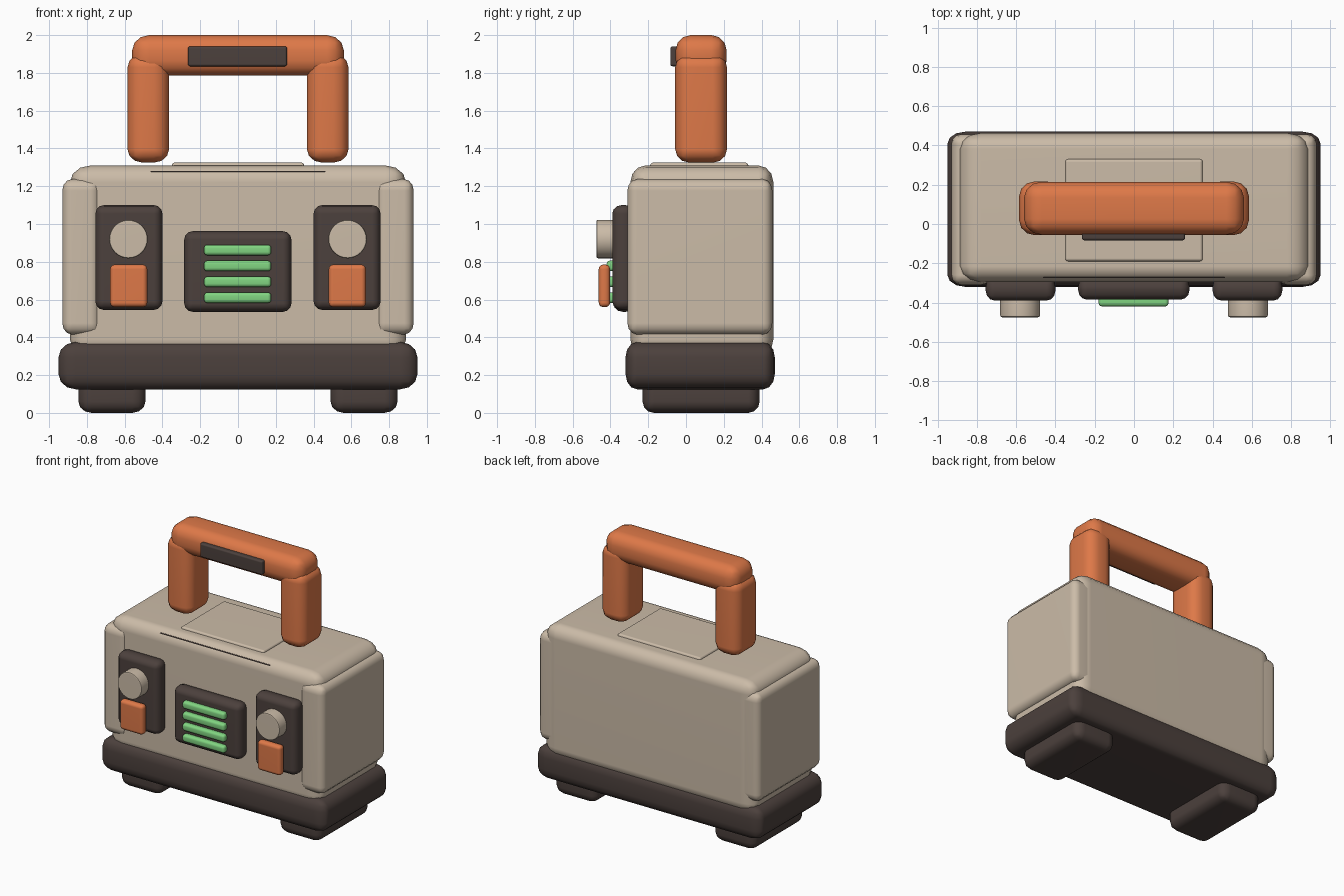
import bpy, bmesh, math
from mathutils import Vector, Matrix

cube = bpy.data.objects.get("Cube")
if cube:
    bpy.data.objects.remove(cube, do_unlink=True)


def material(name, rgb):
    m = bpy.data.materials.new(name)
    m.use_nodes = True
    m.diffuse_color = (*rgb, 1)
    m.node_tree.nodes["Principled BSDF"].inputs["Base Color"].default_value = (*rgb, 1)
    return m


BEIGE = material("warm beige", (0.60, 0.50, 0.39))
DARK = material("dark brown", (0.072, 0.052, 0.046))
ORANGE = material("orange", (0.73, 0.19, 0.065))
GREEN = material("light green", (0.22, 0.66, 0.22))


def finish(bm, name, mat):
    """Turn a bmesh into a smooth shaded object with flat faces kept flat."""
    mesh = bpy.data.meshes.new(name)
    bm.to_mesh(mesh)
    bm.free()
    mesh.materials.append(mat)
    ob = bpy.data.objects.new(name, mesh)
    bpy.context.collection.objects.link(ob)
    bpy.ops.object.select_all(action='DESELECT')
    ob.select_set(True)
    bpy.context.view_layer.objects.active = ob
    bpy.ops.object.shade_smooth_by_angle(angle=math.radians(40))
    ob.modifiers.new("weighted normals", 'WEIGHTED_NORMAL').keep_sharp = True
    return ob


def box(name, mat, x, y, z, bevel, segments=3):
    """Rounded box from x, y, z ranges; bevel is the rounding along each axis."""
    lo, hi = (Vector(p) for p in zip(x, y, z))
    b = Vector(bevel) if isinstance(bevel, tuple) else Vector((bevel,) * 3)
    size = hi - lo
    bm = bmesh.new()
    bmesh.ops.create_cube(bm, size=1)
    bmesh.ops.scale(bm, verts=bm.verts, vec=[s / r for s, r in zip(size, b)])
    bmesh.ops.bevel(bm, geom=bm.edges[:], offset=1, offset_type='OFFSET',
                    segments=segments, profile=0.5, affect='EDGES')
    bmesh.ops.scale(bm, verts=bm.verts, vec=b)
    bmesh.ops.translate(bm, verts=bm.verts, vec=(lo + hi) / 2)
    return finish(bm, name, mat)


def knob(name, mat, x, z, radius, y0, y1):
    """Round dial facing the front with a softened rim."""
    bm = bmesh.new()
    bmesh.ops.create_cone(bm, cap_ends=True, segments=32, radius1=radius,
                          radius2=radius, depth=y1 - y0,
                          matrix=Matrix.Translation((x, (y0 + y1) / 2, z))
                          @ Matrix.Rotation(math.pi / 2, 4, 'X'))
    rim = [e for e in bm.edges if any(len(f.verts) > 4 for f in e.link_faces)]
    bmesh.ops.bevel(bm, geom=rim, offset=0.01, segments=2, profile=0.5, affect='EDGES')
    return finish(bm, name, mat)


# Main body and base
box("body", BEIGE, (-0.89, 0.89), (-0.295, 0.463), (0.3, 1.31), (0.11, 0.08, 0.09))
box("base", DARK, (-0.95, 0.95), (-0.32, 0.47), (0.125, 0.375), (0.09, 0.06, 0.08))
box("top_plate", BEIGE, (-0.35, 0.35), (-0.19, 0.33), (1.28, 1.325), 0.015)
box("top_slot", DARK, (-0.465, 0.465), (-0.276, -0.25), (1.263, 1.281), 0.004, 1)

# Paired parts on both sides
for side, s in (("left", 1), ("right", -1)):
    def span(a, b):
        return tuple(sorted((s * a, s * b)))
    box(side + "_side_panel", BEIGE, span(0.73, 0.93), (-0.31, 0.457),
        (0.415, 1.237), (0.05, 0.05, 0.06))
    box(side + "_foot", DARK, span(0.49, 0.845), (-0.23, 0.39), (0, 0.2), (0.07, 0.06, 0.06))
    box(side + "_handle_post", ORANGE, span(0.365, 0.585), (-0.057, 0.217),
        (1.325, 1.9), (0.08, 0.075, 0.07))
    box(side + "_control_panel", DARK, span(0.40, 0.755), (-0.39, -0.27),
        (0.545, 1.10), (0.045, 0.05, 0.045))
    knob(side + "_knob", BEIGE, s * 0.58, 0.92, 0.102, -0.475, -0.37)
    box(side + "_button", ORANGE, span(0.48, 0.677), (-0.462, -0.402), (0.56, 0.785), 0.024)

# Handle bar and grip
box("handle_bar", ORANGE, (-0.56, 0.56), (-0.055, 0.215), (1.785, 2.0), (0.09, 0.08, 0.08))
box("handle_grip", DARK, (-0.265, 0.26), (-0.083, -0.04), (1.835, 1.94), 0.012)

# Centre display with light bars
box("display_panel", DARK, (-0.285, 0.283), (-0.385, -0.27), (0.535, 0.962), (0.045, 0.05, 0.045))
for i in range(4):
    z = 0.61 + i * 0.084
    box(f"light_bar_{i + 1}", GREEN, (-0.18, 0.176), (-0.42, -0.365),
        (z - 0.028, z + 0.028), 0.018)
